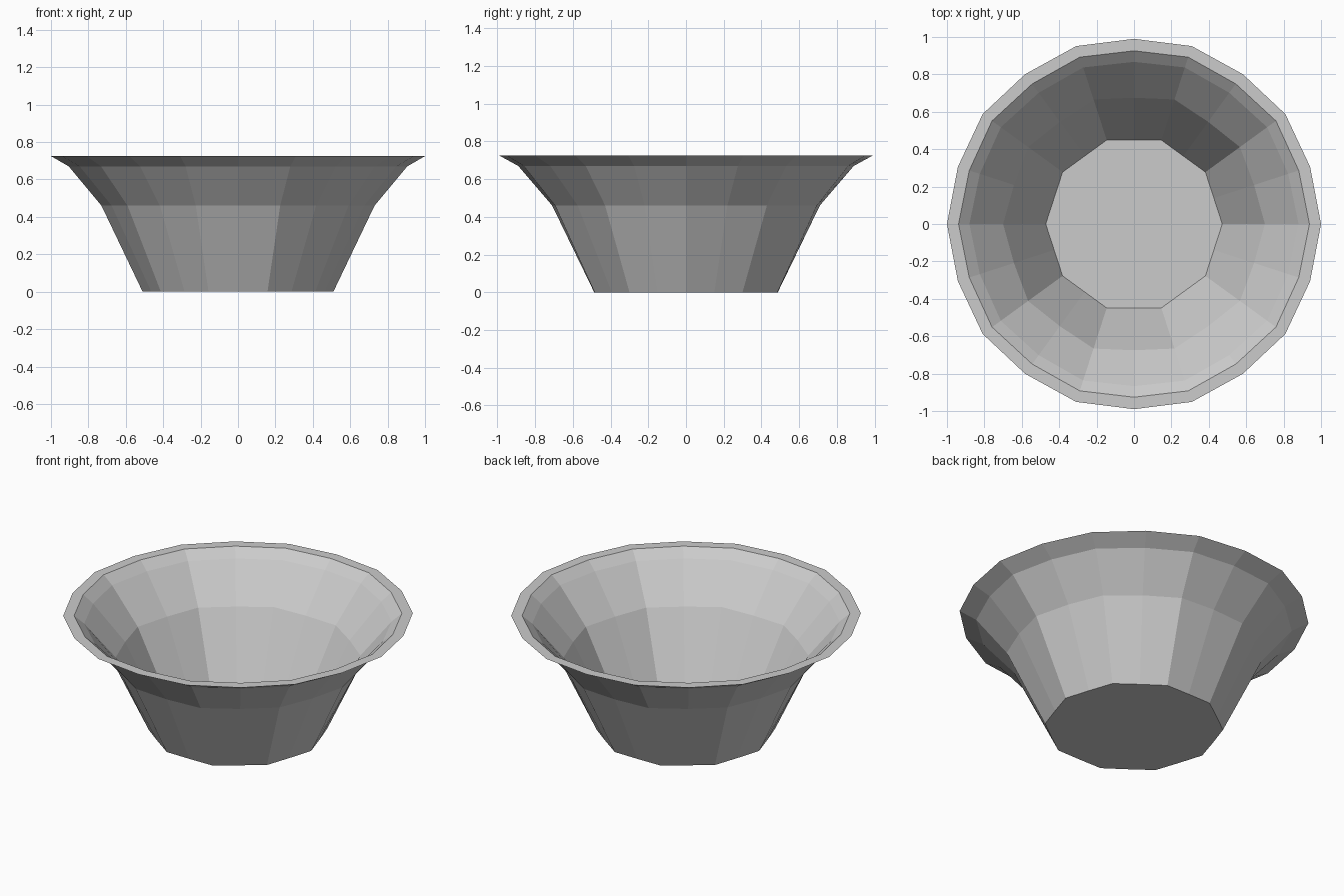
import bpy, bmesh
from math import cos, sin, pi

if "Cube" in bpy.data.objects:
    bpy.data.objects.remove(bpy.data.objects["Cube"])

SIDES = 20
# radius at the corners, radius at the in-between points, height:
# outer wall upward, across the lip, then inner wall downward
PROFILE = [
    (0.51, 0.487, 0.0),
    (0.73, 0.71, 0.46),
    (0.905, 0.89, 0.67),
    (1.0, 0.99, 0.725),
    (0.938, 0.926, 0.725),
    (0.88, 0.867, 0.675),
    (0.70, 0.675, 0.46),
    (0.472, 0.449, 0.02),
]

bm = bmesh.new()

# Rings of the bowl, ten-sided at the foot and rounding out towards the rim
rings = []
for corner, between, z in PROFILE:
    ring = []
    for i in range(SIDES):
        r = between if i % 2 else corner
        a = 2 * pi * i / SIDES
        ring.append(bm.verts.new((r * cos(a), r * sin(a), z)))
    rings.append(ring)

# Walls
for low, high in zip(rings, rings[1:]):
    for i in range(SIDES):
        j = (i + 1) % SIDES
        bm.faces.new((low[i], low[j], high[j], high[i]))

# Underside and inner floor
bm.faces.new(rings[0][::-1])
bm.faces.new(rings[-1])
bmesh.ops.recalc_face_normals(bm, faces=bm.faces[:])

mesh = bpy.data.meshes.new("bowl")
bm.to_mesh(mesh)
bm.free()
bowl = bpy.data.objects.new("bowl", mesh)
bpy.context.collection.objects.link(bowl)
